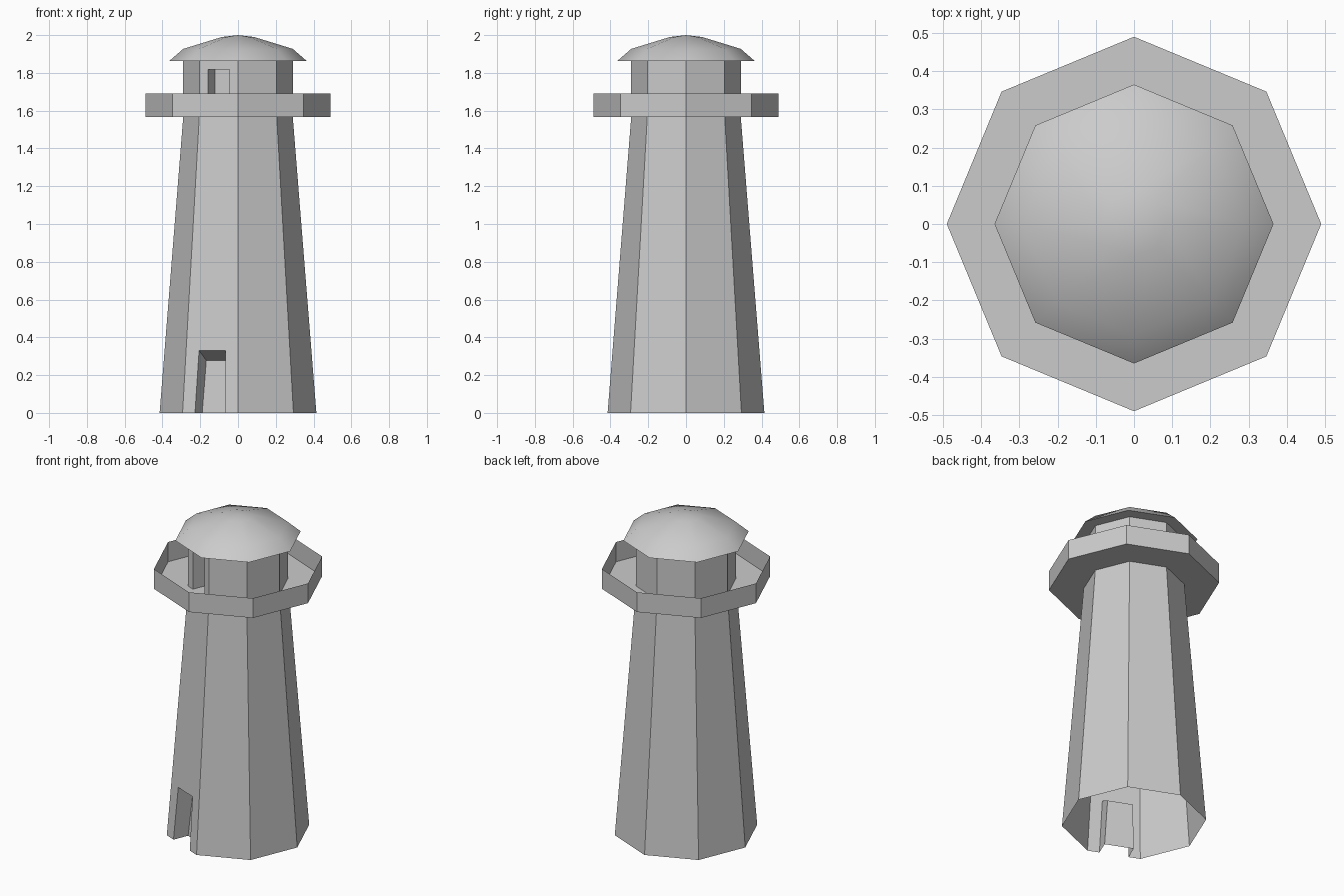
import bpy, bmesh
from math import cos, sin, radians
from mathutils import Vector

if "Cube" in bpy.data.objects:
    bpy.data.objects.remove(bpy.data.objects["Cube"])

SIDES = 8
DOOR_SIDE = 5          # front-left face, from 225 to 270 degrees
INWARD = Vector((cos(radians(67.5)), sin(radians(67.5)), 0))


def corner(r, z, i):
    a = radians(45 * i)
    return Vector((r * cos(a), r * sin(a), z))


def add_face(bm, points):
    return bm.faces.new([bm.verts.new(p) for p in points])


def door_panel(bm, bl, br, tr, tl, bottom, top, height, depth, drop, sill):
    """Wall face with a recessed doorway; bottom/top are side fractions."""
    def on_wall(s, t):
        return bl.lerp(br, s).lerp(tl.lerp(tr, s), t)
    a, b = on_wall(bottom[0], 0), on_wall(bottom[1], 0)
    d, c = on_wall(top[0], height), on_wall(top[1], height)
    push = INWARD * depth
    lower = Vector((0, 0, -drop))
    a2, b2, c2, d2 = a + push, b + push, c + push + lower, d + push + lower
    # wall around the opening
    add_face(bm, (bl, a, d, tl))
    add_face(bm, (tl, d, c, tr))
    add_face(bm, (b, br, tr, c))
    # reveal and door leaf
    add_face(bm, (a, a2, d2, d))
    add_face(bm, (d, d2, c2, c))
    add_face(bm, (c, c2, b2, b))
    add_face(bm, (a2, b2, c2, d2))
    if sill:
        add_face(bm, (a, b, b2, a2))


def octagon_shell(name, profile, door=None):
    bm = bmesh.new()
    for (r0, z0), (r1, z1) in zip(profile, profile[1:]):
        for i in range(SIDES):
            quad = (corner(r0, z0, i), corner(r0, z0, i + 1),
                    corner(r1, z1, i + 1), corner(r1, z1, i))
            if door and i == DOOR_SIDE:
                door_panel(bm, *quad, **door)
            elif r1 == 0:
                add_face(bm, quad[:3])
            else:
                add_face(bm, quad)
    bmesh.ops.remove_doubles(bm, verts=bm.verts, dist=0.0001)
    mesh = bpy.data.meshes.new(name)
    bm.to_mesh(mesh)
    bm.free()
    obj = bpy.data.objects.new(name, mesh)
    bpy.context.collection.objects.link(obj)
    return obj


# Tapered hollow tower with the entrance
octagon_shell("tower", [(0.415, 0), (0.29, 1.567)],
              dict(bottom=(0.224, 0.775), top=(0.25, 0.76), height=0.211,
                   depth=0.10, drop=0.053, sill=False))

# Gallery floor and thin parapet
octagon_shell("gallery", [(0.29, 1.567), (0.49, 1.567), (0.49, 1.692)])

# Lantern room with its small door
octagon_shell("lantern_room", [(0.29, 1.567), (0.29, 1.862)],
              dict(bottom=(0.22, 0.78), top=(0.22, 0.78), height=0.85,
                   depth=0.10, drop=0, sill=True))

# Eave underside
octagon_shell("eave", [(0.29, 1.862), (0.365, 1.862)])

# Smooth domed roof
roof = octagon_shell("roof", [(0.365, 1.862), (0.29, 1.927),
                              (0.085, 1.99), (0, 2.0)])
for p in roof.data.polygons:
    p.use_smooth = True
